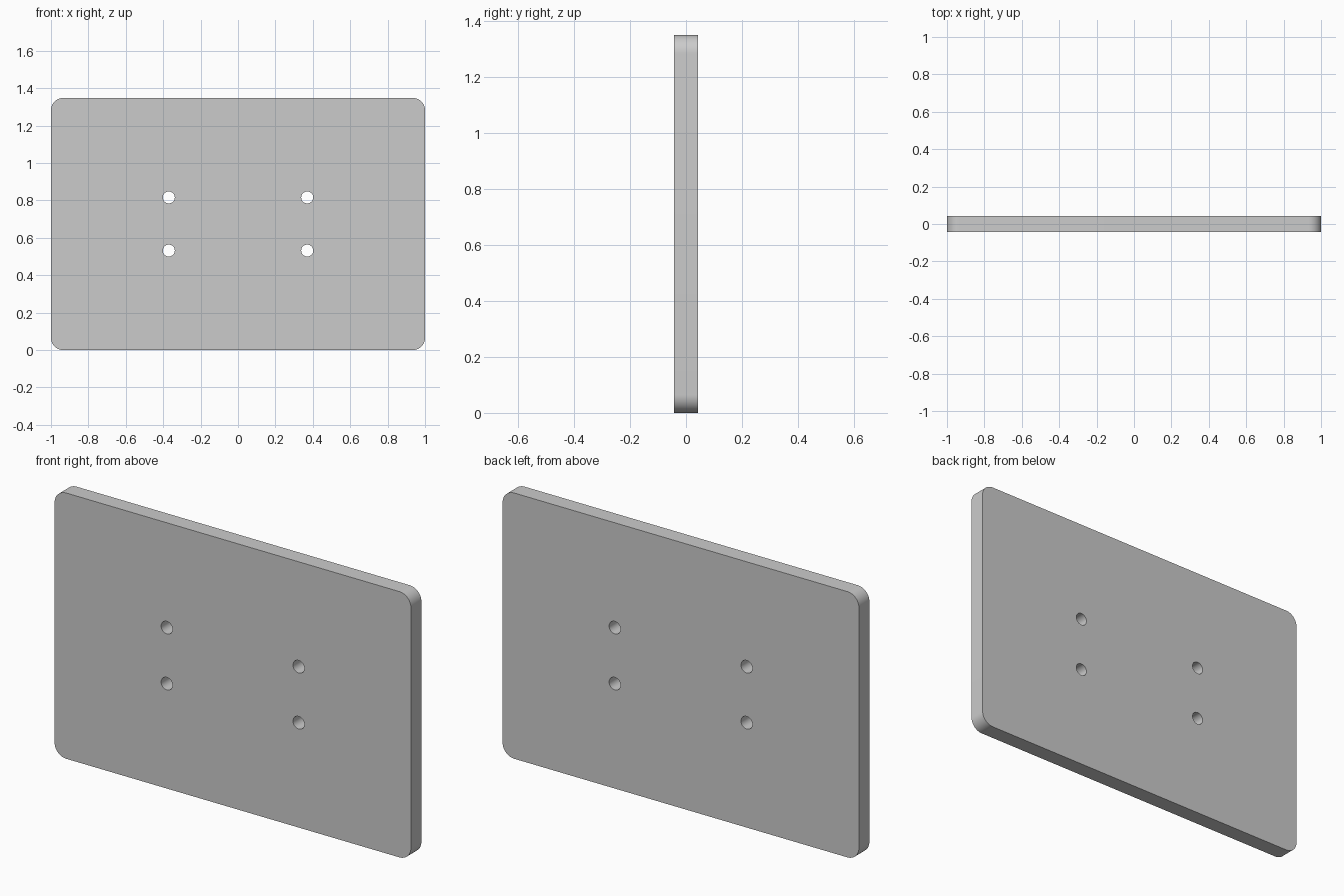
import bpy
import bmesh
from math import cos, sin, pi, radians

if "Cube" in bpy.data.objects:
    bpy.data.objects.remove(bpy.data.objects["Cube"])

WIDTH, HEIGHT, THICK = 2.0, 1.348, 0.084
CORNER_R, HOLE_R = 0.065, 0.032
HOLE_X, HOLE_Z = 0.37, 0.142   # hole offsets from the plate centre


def arc(cx, cy, r, start, sweep, steps):
    return [(cx + r * cos(start + sweep * i / steps),
             cy + r * sin(start + sweep * i / steps)) for i in range(steps + 1)]


def add_loop(curve, points):
    spline = curve.splines.new('POLY')
    spline.points.add(len(points) - 1)
    for p, (x, y) in zip(spline.points, points):
        p.co = (x, y, 0, 1)
    spline.use_cyclic_u = True


# Plate profile: rounded rectangle with four round holes
profile = bpy.data.curves.new("mounting_plate", 'CURVE')
profile.dimensions = '2D'
profile.fill_mode = 'BOTH'
profile.extrude = THICK / 2

mid = HEIGHT / 2
dx, dz = WIDTH / 2 - CORNER_R, mid - CORNER_R
outline = []
for k, (sx, sz) in enumerate([(1, 1), (-1, 1), (-1, -1), (1, -1)]):
    outline += arc(sx * dx, mid + sz * dz, CORNER_R, k * pi / 2, pi / 2, 12)
add_loop(profile, outline)

for sx in (-1, 1):
    for sz in (-1, 1):
        add_loop(profile, arc(sx * HOLE_X, mid + sz * HOLE_Z, HOLE_R, 0, 2 * pi, 32)[:-1])

# Stand the extruded plate upright and turn it into a mesh
plate = bpy.data.objects.new("mounting_plate", profile)
bpy.context.collection.objects.link(plate)
plate.rotation_euler.x = radians(90)
bpy.context.view_layer.objects.active = plate
plate.select_set(True)
bpy.ops.object.convert(target='MESH')
bpy.ops.object.transform_apply(location=False, rotation=True, scale=False)
plate = bpy.context.object

# Join caps to walls, smooth the round surfaces
bm = bmesh.new()
bm.from_mesh(plate.data)
bmesh.ops.remove_doubles(bm, verts=bm.verts, dist=1e-5)
bmesh.ops.recalc_face_normals(bm, faces=bm.faces)
bm.to_mesh(plate.data)
bm.free()
bpy.ops.object.shade_smooth_by_angle(angle=radians(30))
